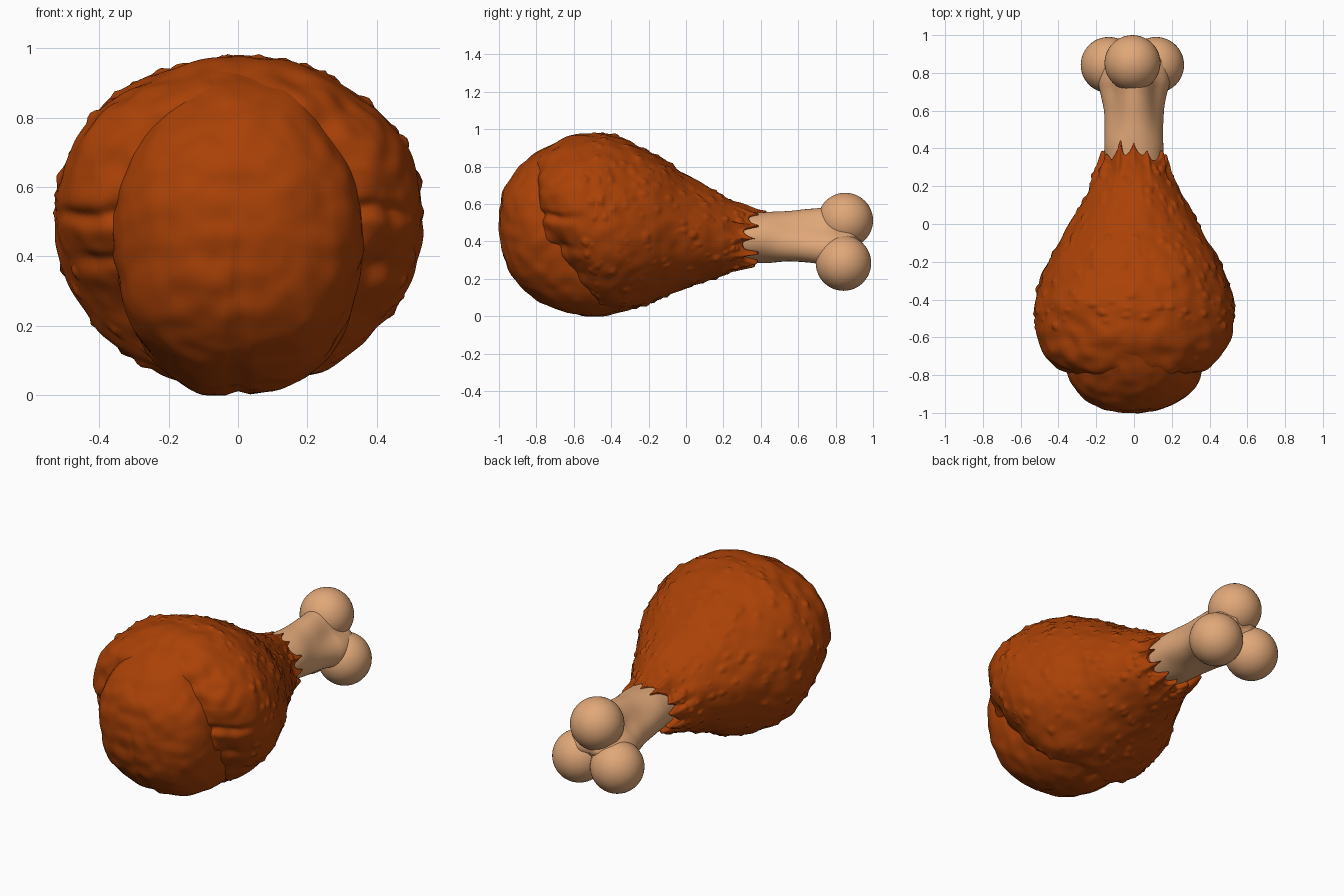
import bpy, bmesh, math, random
from mathutils import Vector, noise, kdtree

random.seed(4)
cube = bpy.data.objects.get("Cube")
if cube:
    bpy.data.objects.remove(cube)


def material(name, rgb):
    m = bpy.data.materials.new(name)
    m.use_nodes = True
    m.diffuse_color = (*rgb, 1)
    m.node_tree.nodes["Principled BSDF"].inputs["Base Color"].default_value = (*rgb, 1)
    return m


meat = material("roasted skin", (0.40, 0.053, 0.002))
bone = material("bone", (0.75, 0.39, 0.19))


def clamp(t):
    return max(0.0, min(1.0, t))


def resample(keys, steps):
    """Smooth curve through the profile stations."""
    k = [Vector(v) for v in keys]
    k = [k[0]] + k + [k[-1]]
    out = []
    for i in range(1, len(k) - 2):
        a, b, c, d = k[i - 1:i + 3]
        for s in range(steps):
            t = s / steps
            out.append(0.5 * (2 * b + (c - a) * t + (2 * a - 5 * b + 4 * c - d) * t * t
                              + (3 * b - a - 3 * c + d) * t ** 3))
    return out + [k[-1]]


def finish(bm, name, mat):
    mesh = bpy.data.meshes.new(name)
    bm.to_mesh(mesh)
    bm.free()
    mesh.materials.append(mat)
    for p in mesh.polygons:
        p.use_smooth = True
    ob = bpy.data.objects.new(name, mesh)
    bpy.context.collection.objects.link(ob)
    return ob


def loft(name, keys, steps, n, mat, relief, square=1.0, ragged=None):
    """Oval rings along y; each station is (y, half width, top z, bottom z)."""
    bm = bmesh.new()
    rings = []
    for y, w, top, bot in resample(keys, steps):
        ring = []
        for i in range(n):
            a = 2 * math.pi * i / n
            c, s = math.cos(a), math.sin(a)
            x = math.copysign(abs(c) ** (square if s < 0 else 1), c) * w
            z = (top + bot) / 2 + s * (top - bot) / 2
            ring.append(bm.verts.new((x, y + (ragged(y, a) if ragged else 0), z)))
        rings.append(ring)
    for r, q in zip(rings, rings[1:]):
        for i in range(n):
            j = (i + 1) % n
            bm.faces.new((r[i], r[j], q[j], q[i]))
    bm.faces.new(rings[0])
    bm.faces.new(rings[-1])
    bmesh.ops.recalc_face_normals(bm, faces=bm.faces)
    bm.normal_update()
    # surface relief along the normals
    offsets = relief([v.co.copy() for v in bm.verts])
    for v, o in zip(bm.verts, offsets):
        v.co += v.normal * o
    return finish(bm, name, mat)


def lumps(p):
    return 0.014 * noise.noise(p * 5) + 0.007 * noise.noise(p * 14)


def skin_relief(points):
    # scattered blisters on the skin, soft folds toward the front
    spots = random.sample([p for p in points if -0.55 < p.y < 0.3], 260)
    tree = kdtree.KDTree(len(spots))
    for i, p in enumerate(spots):
        tree.insert(p, i)
    tree.balance()
    size = [random.uniform(0.012, 0.026) for _ in spots]
    out = []
    for p in points:
        o = lumps(p)
        _, i, d = tree.find(p)
        o += 0.45 * size[i] * max(0, 1 - (d / size[i]) ** 2)
        front = clamp((-0.5 - p.y) / 0.2)
        wave = 0.05 * noise.noise(p * 4)
        for fold in (0.52, 0.37, 0.24):
            o -= 0.022 * front * math.exp(-((p.z - fold + wave) / 0.025) ** 2)
        o += front * 0.018 * noise.noise(p * 9)
        out.append(o * clamp((0.42 - p.y) / 0.1))
    return out


def lobe_relief(points):
    # central lower crease
    return [lumps(p) - 0.012 * clamp((0.5 - p.z) / 0.2) * math.exp(-(p.x / 0.014) ** 2)
            for p in points]


def shaft_relief(points):
    # three ridges that grow toward the knobs
    out = []
    for p in points:
        a = math.atan2(p.z - 0.41, p.x)
        t = clamp((p.y - 0.42) / 0.3) * clamp((0.98 - p.y) / 0.15)
        out.append(0.03 * t * math.cos(3 * (a - math.pi / 2)) + 0.004 * noise.noise(p * 8))
    return out


def torn_edge(y, a):
    # teeth of uneven length, reaching farthest along the top
    w = clamp((y - 0.2) / 0.16)
    rough = noise.noise(Vector((math.cos(a) * 3, math.sin(a) * 3, 1)))
    tooth = (1 - abs(math.sin(6 * (a - math.pi / 2) + rough))) * (0.06 + 0.04 * rough)
    return w * (tooth + 0.06 * max(0, math.sin(a)) ** 2 + 0.02 * rough - 0.075)


# Main body of meat, ending in a torn lip around the bone
loft("meat_body", [
    (-0.82, 0.02, 0.66, 0.60), (-0.81, 0.22, 0.80, 0.43), (-0.77, 0.385, 0.88, 0.34),
    (-0.70, 0.465, 0.93, 0.25), (-0.61, 0.512, 0.965, 0.155), (-0.50, 0.527, 0.975, 0.065),
    (-0.40, 0.525, 0.972, 0.02), (-0.20, 0.455, 0.89, 0.06), (0.0, 0.335, 0.76, 0.15),
    (0.20, 0.235, 0.64, 0.215), (0.34, 0.188, 0.575, 0.25), (0.385, 0.17, 0.56, 0.268),
    (0.37, 0.13, 0.52, 0.31)], 16, 220, meat, skin_relief, ragged=torn_edge)

# Rounded central lobe at the front
loft("meat_front_lobe", [
    (-1.0, 0.02, 0.53, 0.48), (-0.99, 0.11, 0.62, 0.39), (-0.965, 0.19, 0.69, 0.30),
    (-0.91, 0.28, 0.77, 0.20), (-0.84, 0.34, 0.845, 0.125), (-0.75, 0.36, 0.905, 0.06),
    (-0.62, 0.365, 0.95, 0.02), (-0.45, 0.35, 0.95, 0.005), (-0.25, 0.27, 0.86, 0.07),
    (-0.10, 0.10, 0.68, 0.20)], 10, 140, meat, lobe_relief, square=0.75)

# Bone shaft
loft("bone_shaft", [
    (0.15, 0.14, 0.54, 0.30), (0.40, 0.155, 0.555, 0.285), (0.58, 0.153, 0.55, 0.28),
    (0.68, 0.163, 0.55, 0.27), (0.76, 0.175, 0.55, 0.26), (0.84, 0.165, 0.53, 0.27),
    (0.90, 0.13, 0.50, 0.30), (0.93, 0.05, 0.43, 0.36)], 8, 72, bone, shaft_relief)

# Knobs at the end of the bone
for name, spot in (("top_knob", (-0.008, 0.852, 0.512)),
                   ("right_knob", (-0.134, 0.842, 0.284)),
                   ("left_knob", (0.117, 0.842, 0.284))):
    bm = bmesh.new()
    bmesh.ops.create_uvsphere(bm, u_segments=48, v_segments=24, radius=0.148)
    finish(bm, name, bone).location = spot
